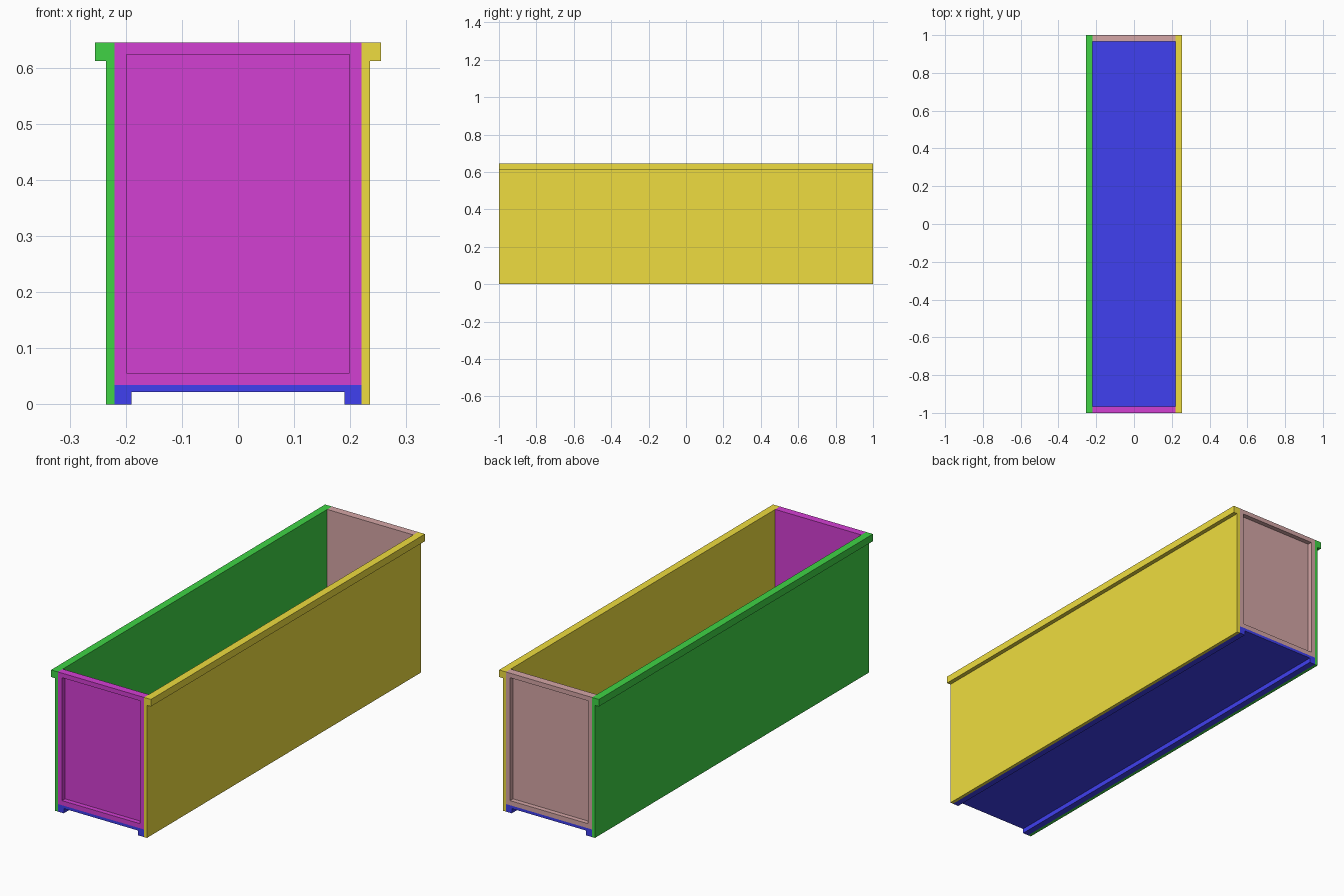
import bpy, bmesh
from mathutils import Vector

if "Cube" in bpy.data.objects:
    bpy.data.objects.remove(bpy.data.objects["Cube"])

HALF_L = 1.0      # half length along y
IN_X = 0.22       # inner face of the side walls
FLOOR_Z = 0.035   # top of the floor
TOP = 0.645
RIM = 0.03        # frame width around the end panels
DEPTH = 0.022     # recess depth


def finish(name, bm, color):
    bmesh.ops.recalc_face_normals(bm, faces=bm.faces)
    mesh = bpy.data.meshes.new(name)
    bm.to_mesh(mesh)
    bm.free()
    mat = bpy.data.materials.new(name + "_paint")
    mat.diffuse_color = (*color, 1)
    mat.use_nodes = True
    mat.node_tree.nodes["Principled BSDF"].inputs["Base Color"].default_value = mat.diffuse_color
    mesh.materials.append(mat)
    obj = bpy.data.objects.new(name, mesh)
    bpy.context.collection.objects.link(obj)
    return obj


def extrude_profile(name, profile, color):
    """Sweep an x-z outline along the full length."""
    bm = bmesh.new()
    face = bm.faces.new([bm.verts.new((x, -HALF_L, z)) for x, z in profile])
    ext = bmesh.ops.extrude_face_region(bm, geom=[face])["geom"]
    verts = [g for g in ext if isinstance(g, bmesh.types.BMVert)]
    bmesh.ops.translate(bm, verts=verts, vec=(0, 2 * HALF_L, 0))
    return finish(name, bm, color)


def end_wall(name, side, color):
    """Solid end board with a recessed panel on its outer face."""
    bm = bmesh.new()
    bmesh.ops.create_cube(bm, size=1)
    bmesh.ops.scale(bm, verts=bm.verts, vec=(2 * IN_X, 0.035, TOP - FLOOR_Z))
    bmesh.ops.translate(bm, verts=bm.verts,
                        vec=(0, side * (HALF_L - 0.0175), (TOP + FLOOR_Z) / 2))
    bm.normal_update()
    outer = max(bm.faces, key=lambda f: f.normal.dot(Vector((0, side, 0))))
    bmesh.ops.inset_region(bm, faces=[outer], thickness=RIM)
    # Step straight inward to make the recess walls
    ext = bmesh.ops.extrude_discrete_faces(bm, faces=[outer])["faces"]
    panel = ext[0]
    bmesh.ops.translate(bm, verts=panel.verts, vec=(0, -side * DEPTH, 0))
    return finish(name, bm, color)


# Long side walls with an outward top lip
wall = [(IN_X, 0), (0.235, 0), (0.235, 0.612), (0.255, 0.612),
        (0.255, TOP), (IN_X, TOP)]
extrude_profile("right_wall", wall, (0.86, 0.72, 0.05))
extrude_profile("left_wall", [(-x, z) for x, z in wall], (0.05, 0.65, 0.06))

# Floor with two runner rails underneath
half = [(IN_X, FLOOR_Z), (IN_X, 0), (0.19, 0), (0.19, 0.022)]
extrude_profile("floor", half + [(-x, z) for x, z in reversed(half)],
                (0.05, 0.05, 0.87))

# Recessed end walls
end_wall("front_wall", -1, (0.65, 0.05, 0.65))
end_wall("back_wall", 1, (0.66, 0.38, 0.38))
